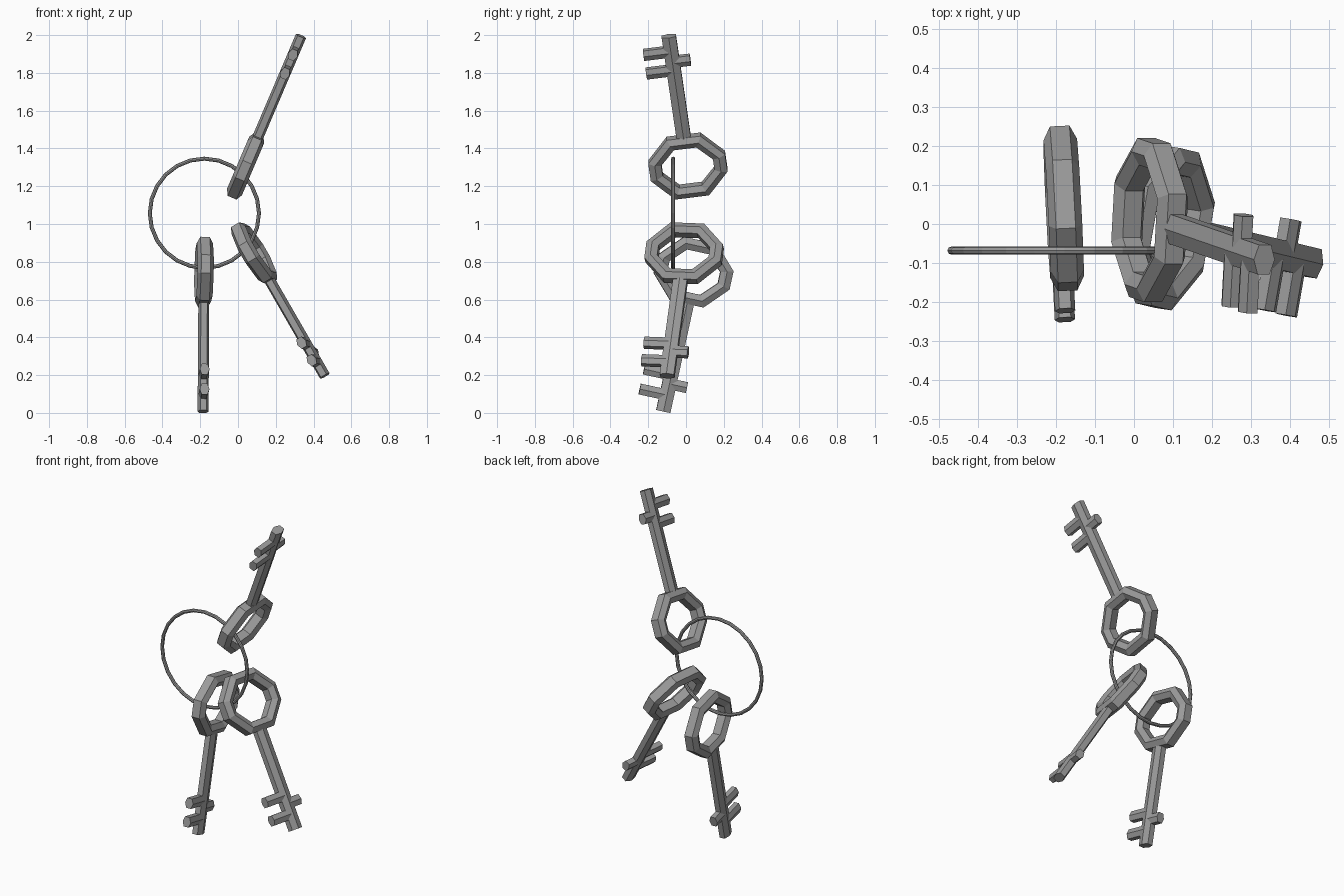
import bpy, bmesh, math
from mathutils import Vector, Matrix

cube = bpy.data.objects.get("Cube")
if cube:
    bpy.data.objects.remove(cube)

metal = bpy.data.materials.new("grey metal")
metal.use_nodes = True
GREY = (0.33, 0.33, 0.33, 1)
metal.diffuse_color = GREY
metal.node_tree.nodes["Principled BSDF"].inputs["Base Color"].default_value = GREY


def loft(name, rings, matrix, closed=False):
    """Skin a list of equal point rings; join the last to the first or cap both ends."""
    bm = bmesh.new()
    loops = [[bm.verts.new(p) for p in ring] for ring in rings]
    pairs = list(zip(loops, loops[1:]))
    if closed:
        pairs.append((loops[-1], loops[0]))
    else:
        bm.faces.new(loops[0])
        bm.faces.new(loops[-1])
    for a, b in pairs:
        for i in range(len(a)):
            j = (i + 1) % len(a)
            bm.faces.new((a[i], a[j], b[j], b[i]))
    bmesh.ops.recalc_face_normals(bm, faces=bm.faces)
    mesh = bpy.data.meshes.new(name)
    bm.to_mesh(mesh)
    bm.free()
    mesh.materials.append(metal)
    obj = bpy.data.objects.new(name, mesh)
    obj.matrix_world = matrix
    bpy.context.collection.objects.link(obj)
    return obj


def hexagon(flat, ridge):
    """Six-sided section: flats on the first axis, ridges on the second."""
    f = ridge * 0.58
    return [(flat, -f), (flat, f), (0, ridge), (-flat, f), (-flat, -f), (0, -ridge)]


def octagon(w1, u1, w2, u2):
    quarter = [(w2, u2), (w1, u1)]
    half = quarter + [(-w, u) for w, u in reversed(quarter)]
    return half + [(-w, -u) for w, u in half]


def make_key(prefix, centre, axis, roll):
    """Local frame: x across the bow, y through its thickness, z towards the tip."""
    u = Vector(axis).normalized()
    w = Vector((0, -1, 0))
    w = (w - u * w.dot(u)).normalized()
    w = Matrix.Rotation(roll, 3, u) @ w
    n = u.cross(w)
    m = Matrix((w, n, u)).transposed().to_4x4()
    m.translation = centre

    # octagonal bow with a bevelled section
    outer = octagon(0.09, 0.172, 0.205, 0.05)
    inner = octagon(0.06, 0.11, 0.138, 0.03)
    section = [(0.5 - t / 2, y) for t, y in hexagon(1, 0.043)]
    rings = []
    for (ow, ou), (iw, iu) in zip(outer, inner):
        rings.append([(ow + (iw - ow) * t, y, ou + (iu - ou) * t) for t, y in section])
    loft(prefix + "_bow", rings, m, closed=True)

    # shaft
    rings = [[(x, y, z) for x, y in hexagon(0.038, 0.029)] for z in (0.14, 0.755)]
    loft(prefix + "_shaft", rings, m)

    # teeth: two on one side, one shorter on the other
    for i, (z, reach) in enumerate([(0.557, 0.147), (0.665, 0.147), (0.605, -0.095)]):
        rings = [[(x, y, z + dz) for dz, y in hexagon(0.029, 0.026)] for x in (0, reach)]
        loft(f"{prefix}_tooth_{i + 1}", rings, m)


make_key("hanging_key", (-0.18, 0.04, 0.745), (-0.005, -0.16, -0.735), -0.05)
make_key("raised_key", (0.04, 0.01, 1.307), (0.29, -0.10, 0.68), 0)
make_key("slanted_key", (0.085, -0.01, 0.845), (0.375, -0.09, -0.65), 0.13)

# thin split ring holding the keys
bpy.ops.mesh.primitive_torus_add(
    major_segments=24, minor_segments=8, major_radius=0.289, minor_radius=0.0105,
    location=(-0.178, -0.068, 1.057), rotation=(math.pi / 2, 0, 0))
ring = bpy.context.object
ring.name = "key_ring"
ring.data.materials.append(metal)
